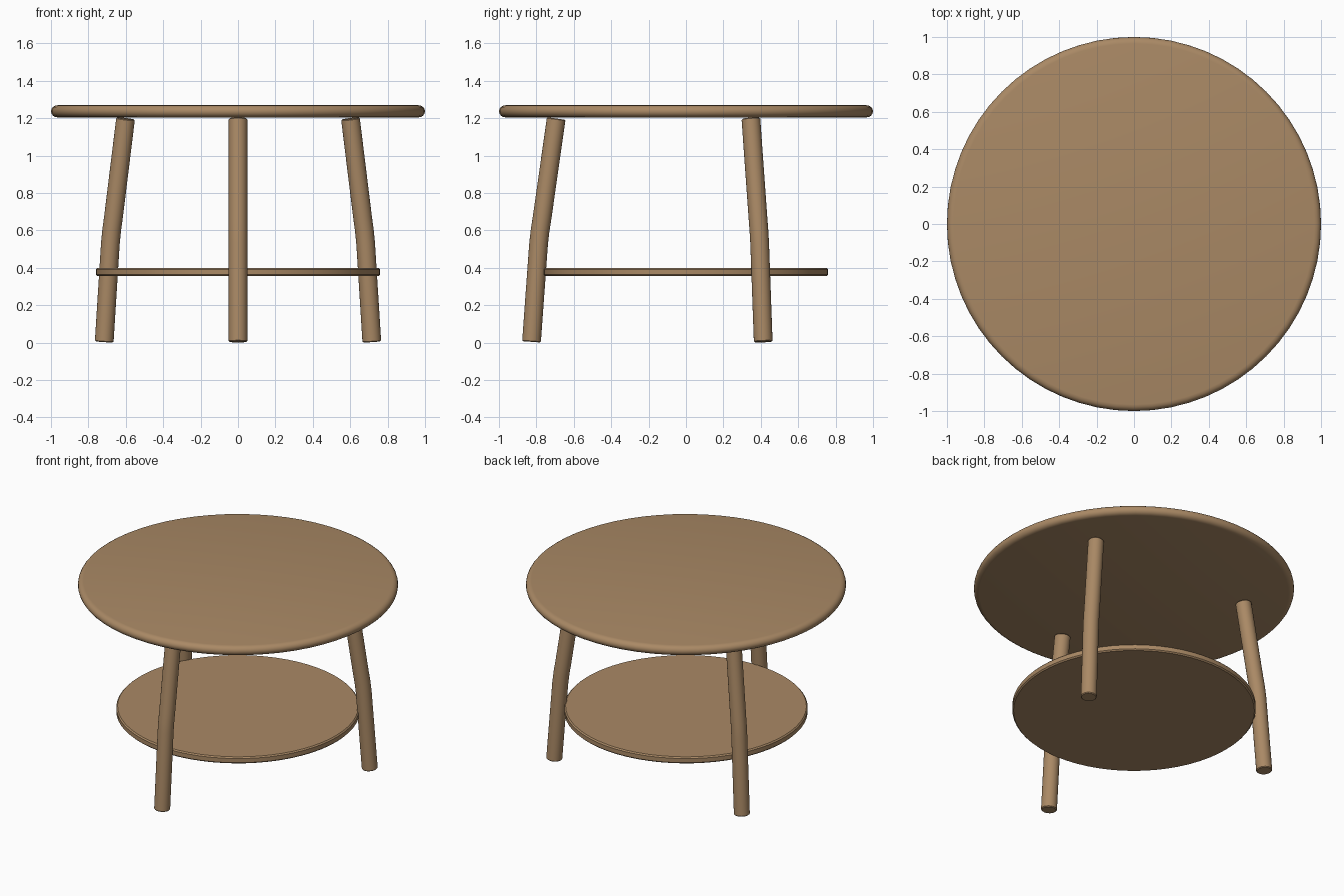
import bpy, bmesh, math
from mathutils import Vector, Matrix

if "Cube" in bpy.data.objects:
    bpy.data.objects.remove(bpy.data.objects["Cube"])

wood = bpy.data.materials.new("warm_wood")
wood.diffuse_color = (0.40, 0.25, 0.13, 1)
wood.use_nodes = True
wood.node_tree.nodes["Principled BSDF"].inputs["Base Color"].default_value = wood.diffuse_color


def loft(name, rings, angle=35):
    """Join rings of points into a closed, capped solid."""
    bm = bmesh.new()
    loops = [[bm.verts.new(p) for p in ring] for ring in rings]
    n = len(loops[0])
    for a, b in zip(loops, loops[1:]):
        for i in range(n):
            j = (i + 1) % n
            bm.faces.new((a[i], a[j], b[j], b[i]))
    bm.faces.new(loops[0][::-1])
    bm.faces.new(loops[-1])
    bmesh.ops.recalc_face_normals(bm, faces=bm.faces)
    mesh = bpy.data.meshes.new(name)
    bm.to_mesh(mesh)
    bm.free()
    mesh.materials.append(wood)
    obj = bpy.data.objects.new(name, mesh)
    bpy.context.collection.objects.link(obj)
    bpy.ops.object.select_all(action='DESELECT')
    obj.select_set(True)
    bpy.context.view_layer.objects.active = obj
    bpy.ops.object.shade_smooth_by_angle(angle=math.radians(angle))
    return obj


def ring(radius, z, n):
    return [Vector((radius * math.cos(2 * math.pi * i / n),
                    radius * math.sin(2 * math.pi * i / n), z)) for i in range(n)]


def disc(name, profile, n=64):
    return loft(name, [ring(r, z, n) for r, z in profile])


# Round top with a half-round edge
edge = []
for k in range(9):
    a = -math.pi / 2 + math.pi * k / 8
    edge.append((0.965 + 0.035 * math.cos(a), 1.2365 + 0.0325 * math.sin(a)))
disc("table_top", edge)

# Lower shelf with a slightly eased edge
disc("lower_shelf", [(0.752, 0.355), (0.76, 0.363), (0.76, 0.392), (0.752, 0.40)])

# Three bent legs: (distance from centre, height) along the leg
path = [(0.826, 0.004), (0.788, 0.53), (0.780, 0.60), (0.769, 0.67), (0.694, 1.198)]
points = [Vector((r, 0, z)) for r, z in path]
for name, degrees in (("front_leg", -90), ("back_right_leg", 30), ("back_left_leg", 150)):
    turn = Matrix.Rotation(math.radians(degrees), 4, 'Z')
    rings = []
    for i, p in enumerate(points):
        tangent = points[min(i + 1, len(points) - 1)] - points[max(i - 1, 0)]
        tilt = Vector((0, 0, 1)).rotation_difference(tangent.normalized())
        # Small eased edge at the foot and at the head
        steps = [(0.05, 0)]
        if i == 0:
            steps = [(0.045, 0), (0.05, 0.005)]
        elif i == len(points) - 1:
            steps = [(0.05, -0.005), (0.045, 0)]
        for radius, shift in steps:
            rings.append([turn @ (p + tilt @ v) for v in ring(radius, shift, 24)])
    loft(name, rings)
